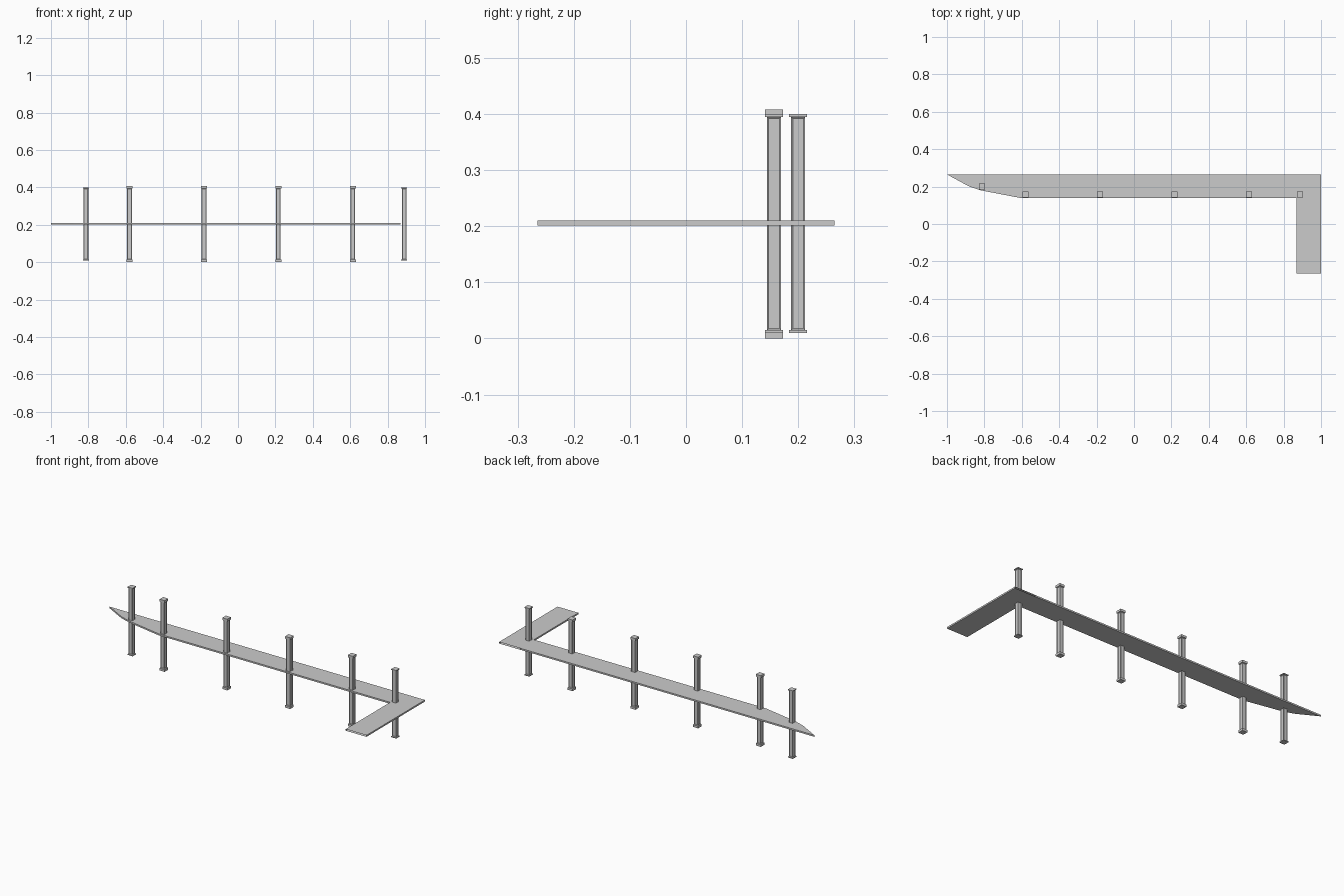
import bpy, bmesh
from mathutils import Matrix, Vector

if "Cube" in bpy.data.objects:
    bpy.data.objects.remove(bpy.data.objects["Cube"])

Z0, Z1 = 0.201, 0.21          # underside and top of the deck
BACK, FRONT = 0.265, 0.138    # deck edges in y


def finish(name, bm):
    bmesh.ops.recalc_face_normals(bm, faces=bm.faces)
    mesh = bpy.data.meshes.new(name)
    bm.to_mesh(mesh)
    bm.free()
    obj = bpy.data.objects.new(name, mesh)
    bpy.context.collection.objects.link(obj)
    return obj


def deck(name, outline, open_sides):
    """Thin slab from an outline; the listed sides are left open at the joints."""
    bm = bmesh.new()
    low = [bm.verts.new((x, y, Z0)) for x, y in outline]
    top = [bm.verts.new((x, y, Z1)) for x, y in outline]
    bm.faces.new(low[::-1])
    bm.faces.new(top)
    n = len(outline)
    for i in range(n):
        if i not in open_sides:
            j = (i + 1) % n
            bm.faces.new((low[i], low[j], top[j], top[i]))
    return finish(name, bm)


def box(bm, x, y, z0, z1, width):
    m = Matrix.Translation((x, y, (z0 + z1) / 2)) @ Matrix.Diagonal((width, width, z1 - z0, 1))
    return bmesh.ops.create_cube(bm, size=1, matrix=m)["verts"]


def column(name, x, y, z0, z1, cap):
    bm = bmesh.new()
    # shaft with a recessed panel on each side
    box(bm, x, y, z0 + cap, z1 - cap, 0.025)
    sides = [f for f in bm.faces if abs(f.normal.z) < 0.5]
    bmesh.ops.inset_individual(bm, faces=sides, thickness=0.004, depth=-0.002)
    # base and capital plates
    box(bm, x, y, z0, z0 + cap, 0.032)
    box(bm, x, y, z1 - cap, z1, 0.032)
    return finish(name, bm)


# deck: tapered tip, straight sections, end wing
deck("deck_tip", [(-1, BACK), (-0.88, 0.2), (-0.815, 0.179), (-0.6, FRONT), (-0.6, BACK)], {3})
seams = [-0.6, -0.2, 0.2, 0.6, 0.868]
for i, (a, b) in enumerate(zip(seams, seams[1:])):
    deck(f"deck_section_{i + 1}", [(a, FRONT), (b, FRONT), (b, BACK), (a, BACK)], {1, 3})
deck("deck_wing", [(0.868, -BACK), (1, -BACK), (1, BACK), (0.868, BACK), (0.868, FRONT)], {0, 2, 3})

# tall columns along the front edge, shorter ones at each end
for i, x in enumerate((-0.58, -0.182, 0.216, 0.614)):
    column(f"column_{i + 1}", x, 0.157, 0, 0.408, 0.013)
column("end_column_left", -0.813, 0.2, 0.01, 0.4, 0.005)
column("end_column_right", 0.888, 0.157, 0.01, 0.4, 0.005)
